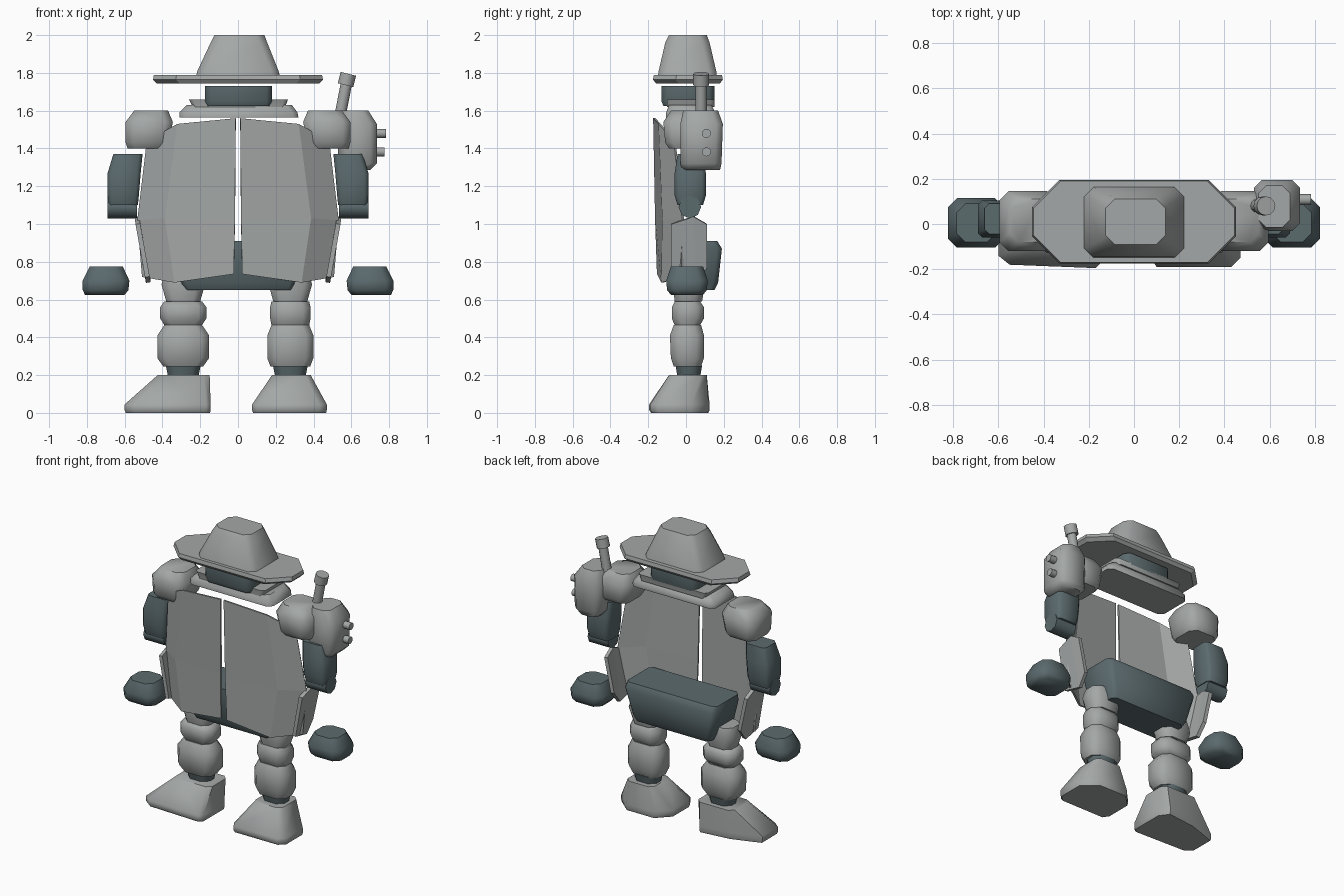
import bpy, bmesh, math
from mathutils import Vector

cube = bpy.data.objects.get("Cube")
if cube:
    bpy.data.objects.remove(cube)


def material(name, rgb):
    m = bpy.data.materials.new(name)
    m.use_nodes = True
    m.diffuse_color = (*rgb, 1)
    m.node_tree.nodes["Principled BSDF"].inputs["Base Color"].default_value = (*rgb, 1)
    return m


LIGHT = material("light_grey", (0.37, 0.39, 0.385))
DARK = material("dark_slate", (0.105, 0.145, 0.155))


def finish(name, bm, mat, angle=50):
    bmesh.ops.recalc_face_normals(bm, faces=bm.faces)
    me = bpy.data.meshes.new(name)
    bm.to_mesh(me)
    bm.free()
    me.materials.append(mat)
    ob = bpy.data.objects.new(name, me)
    bpy.context.collection.objects.link(ob)
    if angle:
        bpy.ops.object.select_all(action='DESELECT')
        ob.select_set(True)
        bpy.context.view_layer.objects.active = ob
        bpy.ops.object.shade_smooth_by_angle(angle=math.radians(angle))
    return ob


def octagon(x0, x1, y0, y1, c):
    return [(x0 + c, y0), (x1 - c, y0), (x1, y0 + c), (x1, y1 - c),
            (x1 - c, y1), (x0 + c, y1), (x0, y1 - c), (x0, y0 + c)]


def loft(name, rings, mat, side=1, angle=50):
    """Stack outlines, each (z, points), into a closed solid."""
    bm = bmesh.new()
    loops = [[bm.verts.new((side * x, y, z)) for x, y in pts] for z, pts in rings]
    for a, b in zip(loops, loops[1:]):
        for i in range(len(a)):
            j = (i + 1) % len(a)
            bm.faces.new((a[i], a[j], b[j], b[i]))
    bm.faces.new(loops[0])
    bm.faces.new(loops[-1])
    return finish(name, bm, mat, angle)


def block(name, rings, mat, side=1, c=0.04, angle=50):
    """Chamfered block from rings of (z, x0, x1, y0, y1)."""
    return loft(name, [(r[0], octagon(*r[1:], c)) for r in rings], mat, side, angle)


def rod(name, start, end, radius, mat, sides=12):
    a, b = Vector(start), Vector(end)
    bm = bmesh.new()
    bmesh.ops.create_cone(bm, cap_ends=True, segments=sides, radius1=radius,
                          radius2=radius, depth=(b - a).length)
    bmesh.ops.rotate(bm, verts=bm.verts, matrix=(b - a).to_track_quat('Z', 'Y').to_matrix())
    bmesh.ops.translate(bm, verts=bm.verts, vec=(a + b) / 2)
    return finish(name, bm, mat)


def sheet(name, rows, mat, side, thickness):
    """Folded plate from a grid of points."""
    bm = bmesh.new()
    grid = [[bm.verts.new((side * x, y, z)) for x, y, z in row] for row in rows]
    for a, b in zip(grid, grid[1:]):
        for i in range(len(a) - 1):
            bm.faces.new((a[i], a[i + 1], b[i + 1], b[i]))
    ob = finish(name, bm, mat, 0)
    mod = ob.modifiers.new("thickness", 'SOLIDIFY')
    mod.thickness = thickness
    mod.offset = 0
    return ob


# Hat, head and collar
block("hat_crown", [(1.77, -.225, .225, -.15, .165), (1.81, -.215, .215, -.145, .16),
                    (1.96, -.145, .155, -.11, .125), (2.0, -.125, .14, -.09, .11)], LIGHT)
block("hat_brim", [(1.745, -.43, .43, -.16, .18), (1.765, -.45, .45, -.175, .195),
                   (1.79, -.445, .445, -.17, .19)], LIGHT, c=.12, angle=30)
block("head", [(1.625, -.17, .175, -.12, .14), (1.65, -.175, .18, -.13, .15),
               (1.73, -.175, .18, -.13, .15)], DARK, c=.03)
block("lower_collar", [(1.565, -.31, .32, -.105, .15), (1.59, -.31, .315, -.105, .155),
                       (1.63, -.27, .285, -.09, .135)], LIGHT, c=.03)
block("upper_collar", [(1.62, -.24, .25, -.1, .15), (1.66, -.26, .265, -.1, .15)],
      LIGHT, c=.02)

# Pelvis
block("pelvis", [(.65, -.28, .29, -.08, .15), (.69, -.3, .3, -.1, .17),
                 (.87, -.345, .345, -.1, .19), (.91, -.34, .34, -.1, .165)], DARK, c=.025)

for side, tag in ((1, "left"), (-1, "right")):
    # Open jacket halves and hip plates
    sheet(tag + "_jacket_panel", [
        [(.012, -.168, 1.56), (.32, -.14, 1.53), (.48, -.06, 1.44)],
        [(.016, -.158, 1.03), (.385, -.12, 1.03), (.53, -.015, 1.02)],
        [(.022, -.148, .735), (.335, -.125, .69), (.505, -.02, .72)]],
        LIGHT, side, .012)
    sheet(tag + "_hip_plate", [
        [(.53, -.08, 1.0), (.535, .04, 1.04), (.53, .11, 1.0)],
        [(.48, -.08, .72), (.475, .05, .69), (.48, .11, .77)]], LIGHT, side, .025)

    # Shoulder, arm and floating hand
    block(tag + "_shoulder", [(1.4, .38, .585, -.09, .12), (1.43, .365, .595, -.11, .14),
                              (1.54, .345, .595, -.12, .145), (1.6, .37, .55, -.08, .11)],
          LIGHT, side)
    block(tag + "_arm", [(1.1, .53, .685, -.045, .09), (1.15, .525, .69, -.06, .105),
                         (1.27, .515, .69, -.06, .105), (1.37, .505, .66, -.045, .09)],
          DARK, side, c=.02)
    rod(tag + "_elbow", (side * .535, .02, 1.09), (side * .69, .02, 1.09), .06, DARK, 8)
    block(tag + "_hand", [(.625, .6, .81, -.08, .09), (.65, .58, .822, -.1, .11),
                          (.7, .575, .822, -.105, .115), (.775, .61, .785, -.08, .09)],
          DARK, side)

    # Leg, stacked from short barrels
    x = .277 if side > 0 else .29
    r = .122 if side > 0 else .137
    block(tag + "_thigh", [(.59, x - .09, x + .09, -.06, .085),
                           (.68, x - .115, x + .115, -.07, .1),
                           (.74, x - .1, x + .1, -.06, .09)], LIGHT, side)
    block(tag + "_knee", [(.465, x - .1, x + .1, -.06, .075), (.5, x - r + .015, x + r - .015, -.075, .095),
                          (.56, x - r + .015, x + r - .015, -.075, .095), (.59, x - .1, x + .1, -.06, .075)],
          LIGHT, side)
    block(tag + "_shin", [(.245, x - .105, x + .105, -.065, .08), (.29, x - r, x + r, -.08, .095),
                          (.41, x - r, x + r, -.085, .095), (.465, x - .1, x + .1, -.065, .08)],
          LIGHT, side)
    block(tag + "_ankle", [(.19, x - .08, x + .08, -.045, .075), (.25, x - .092, x + .092, -.055, .085)],
          DARK, side)

# Feet: the right toe reaches further outward
left_sole = [(.1, -.19), (.43, -.19), (.47, -.15), (.47, .03), (.37, .12), (.16, .12), (.075, .03), (.075, -.15)]
right_sole = [(.17, -.195), (.55, -.18), (.6, -.14), (.6, .03), (.4, .1), (.19, .125), (.145, .06), (.145, -.17)]
for side, tag, sole, top in ((1, "left", left_sole, (.18, .385)), (-1, "right", right_sole, (.15, .425))):
    upper = octagon(*top, -.09, .11, .03)
    inset = [(x * .98 + .006, y * .95) for x, y in sole]
    loft(tag + "_foot", [(0, inset), (.015, sole), (.045, sole), (.2, upper)], LIGHT, side)

# Radio pack with aerial and knobs
block("radio_pack", [(1.285, .56, .7, -.02, .18), (1.32, .53, .735, -.03, .188),
                     (1.53, .53, .735, -.03, .195), (1.6, .55, .69, -.015, .17)], LIGHT, c=.035)
rod("aerial", (.54, .08, 1.57), (.575, .08, 1.75), .03, LIGHT)
rod("aerial_cap", (.569, .08, 1.735), (.584, .08, 1.795), .042, LIGHT)
for i, z in enumerate((1.48, 1.382)):
    rod(f"knob_{i + 1}", (.72, .108, z), (.783 - .008 * i, .108, z), .024, LIGHT)
